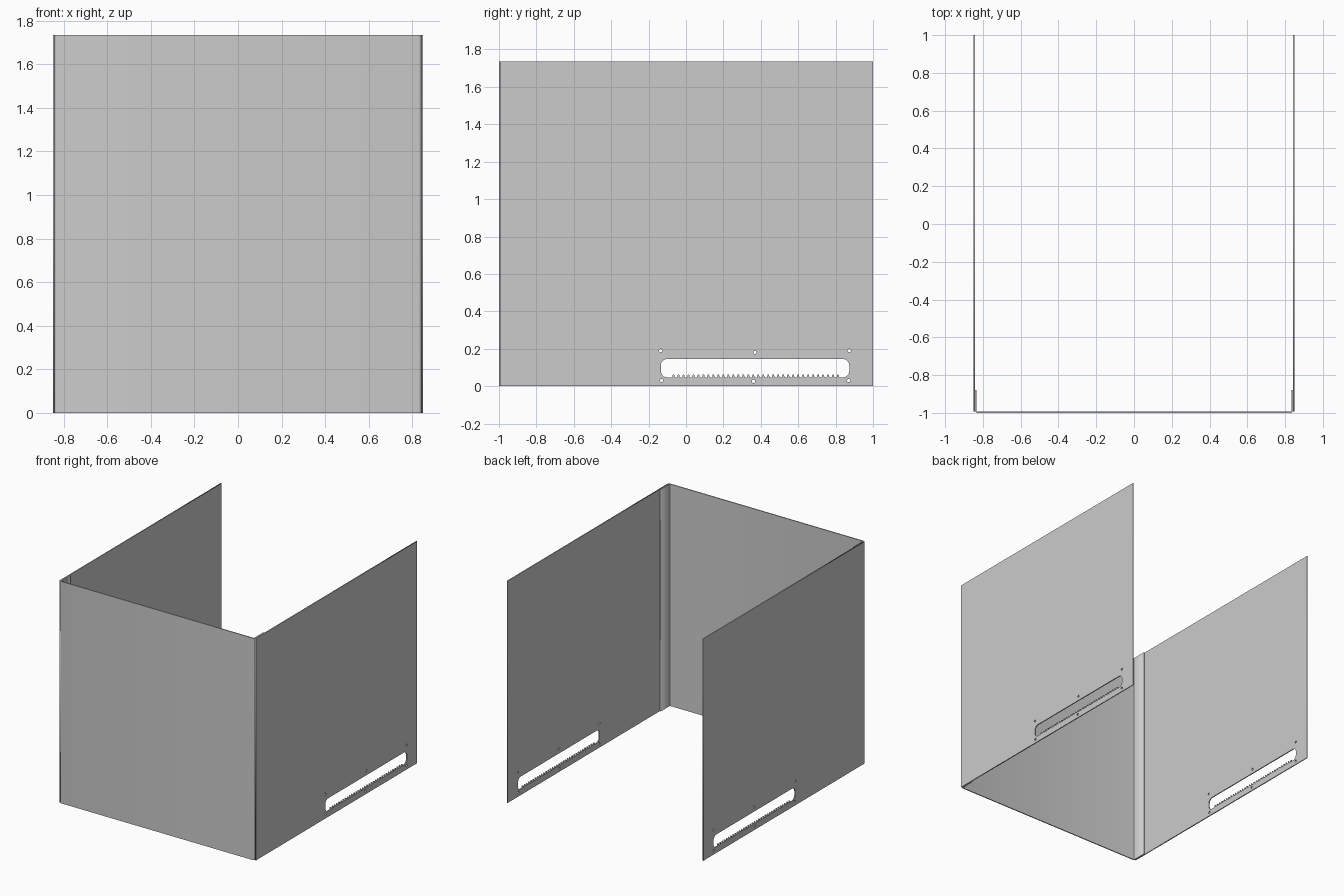
import bpy
import math

if "Cube" in bpy.data.objects:
    bpy.data.objects.remove(bpy.data.objects["Cube"])

H = 1.735      # overall height
T = 0.008      # sheet thickness
W = 0.85       # half width


def sheet(name, outlines, depth):
    """Flat plate from closed outlines (first is the border, the rest are holes)."""
    cu = bpy.data.curves.new(name + "_outline", 'CURVE')
    cu.dimensions = '2D'
    cu.fill_mode = 'BOTH'
    cu.extrude = depth / 2
    for pts in outlines:
        sp = cu.splines.new('POLY')
        sp.points.add(len(pts) - 1)
        for p, (x, y) in zip(sp.points, pts):
            p.co = (x, y, 0, 1)
        sp.use_cyclic_u = True
    tmp = bpy.data.objects.new(name + "_tmp", cu)
    bpy.context.collection.objects.link(tmp)
    dg = bpy.context.evaluated_depsgraph_get()
    me = bpy.data.meshes.new_from_object(tmp.evaluated_get(dg))
    bpy.data.objects.remove(tmp)
    ob = bpy.data.objects.new(name, me)
    bpy.context.collection.objects.link(ob)
    return ob


def arc(cx, cy, r, a0, a1, n=6):
    return [(cx + r * math.cos(math.radians(a0 + (a1 - a0) * i / n)),
             cy + r * math.sin(math.radians(a0 + (a1 - a0) * i / n))) for i in range(n + 1)]


# Slot outline: rounded bar with a scalloped rack along the lower edge
y0, y1, z0, z1, r = -0.135, 0.873, 0.047, 0.145, 0.035
slot = arc(y0 + r, z0 + r, r, 270, 180) + arc(y0 + r, z1 - r, r, 180, 90)
slot += arc(y1 - r, z1 - r, r, 90, 0) + arc(y1 - r, z0 + r, r, 0, -90)
teeth, start, end = 34, 0.826, -0.08
pitch = (start - end) / teeth
for i in range(teeth):
    c = start - pitch * (i + 0.5)
    slot += [(c + pitch * 0.28, z0), (c + pitch * 0.12, z0 + 0.016),
             (c - pitch * 0.12, z0 + 0.016), (c - pitch * 0.28, z0)]

# Small screw holes around the slot
holes = [arc(y, z, 0.009, 0, 337.5, 15) for y, z in
         [(-0.135, 0.19), (0.369, 0.18), (0.873, 0.19),
          (-0.131, 0.03), (0.361, 0.026), (0.87, 0.03)]]

# Side panels
border = [(-0.992, 0), (1, 0), (1, H), (-0.992, H)]
for name, s in (("left_side_panel", -1), ("right_side_panel", 1)):
    ob = sheet(name, [border, slot] + holes, T)
    ob.rotation_euler = (math.pi / 2, 0, math.pi / 2)
    ob.location.x = s * (W - T / 2)

# Front panel with bent flanges lying inside the side panels
xo, back, ro, ri = W - T - 0.0005, -0.88, 0.012, 0.004
half = [(xo - T, back)] + arc(xo - ro, -1 + ro, ri, 0, -90, 4)
outer = [(xo, back)] + arc(xo - ro, -1 + ro, ro, 0, -90, 4)
profile = outer + [(-x, y) for x, y in reversed(outer)]
profile += [(-x, y) for x, y in half] + half[::-1]
front = sheet("front_panel", [profile], H)
front.location.z = H / 2
